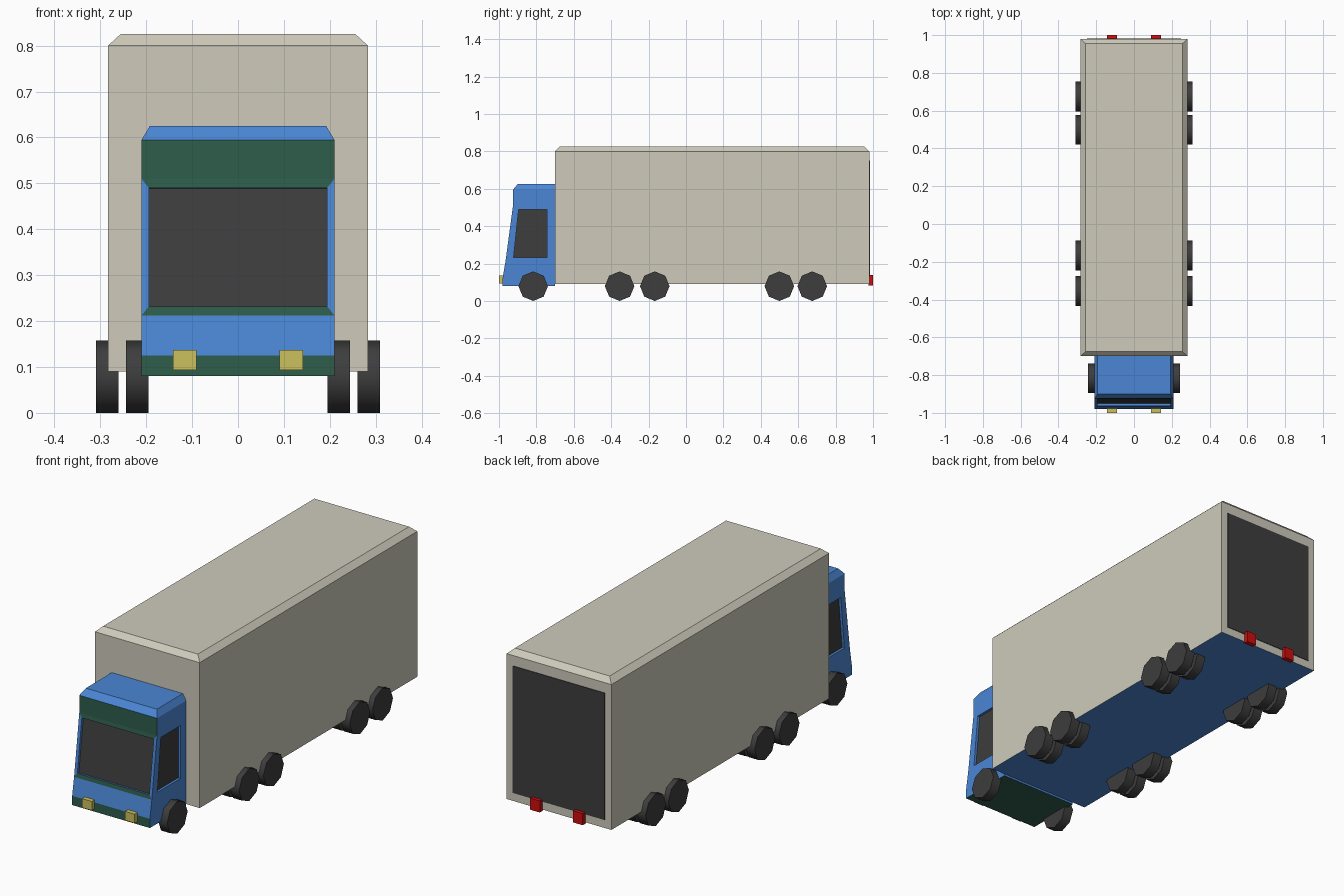
import bpy, bmesh, math
from mathutils import Vector, Matrix

if "Cube" in bpy.data.objects:
    bpy.data.objects.remove(bpy.data.objects["Cube"])


def mat(name, rgb):
    m = bpy.data.materials.new(name)
    m.diffuse_color = (*rgb, 1)
    m.use_nodes = True
    m.node_tree.nodes["Principled BSDF"].inputs["Base Color"].default_value = m.diffuse_color
    return m


CREAM = mat("cream", (0.62, 0.60, 0.50))
BLUE = mat("blue", (0.07, 0.24, 0.66))
GREEN = mat("dark green", (0.027, 0.11, 0.07))
DARK = mat("charcoal", (0.047, 0.047, 0.047))
RED = mat("red", (0.62, 0.004, 0.004))
YELLOW = mat("pale yellow", (0.60, 0.53, 0.11))


def finish(bm, name, mats):
    me = bpy.data.meshes.new(name)
    bm.to_mesh(me)
    bm.free()
    for m in mats:
        me.materials.append(m)
    ob = bpy.data.objects.new(name, me)
    bpy.context.collection.objects.link(ob)
    return ob


def loft(rings):
    """Stack of rectangles (z, half width, front y, back y)."""
    bm = bmesh.new()
    loops = [[bm.verts.new(p) for p in ((-w, f, z), (w, f, z), (w, b, z), (-w, b, z))]
             for z, w, f, b in rings]
    bm.faces.new(loops[0][::-1])
    bm.faces.new(loops[-1])
    for lo, hi in zip(loops, loops[1:]):
        for i in range(4):
            j = (i + 1) % 4
            bm.faces.new((lo[i], lo[j], hi[j], hi[i]))
    bm.normal_update()
    return bm


def box(name, x, y, z, m):
    return finish(loft([(z[0], x, *y), (z[1], x, *y)]), name, [m])


# Trailer body with chamfered roof and blue underside
bm = loft([(0.09, 0.283, -0.70, 0.98), (0.80, 0.283, -0.70, 0.98),
           (0.825, 0.256, -0.675, 0.955)])
for f in bm.faces:
    f.material_index = 1 if f.normal.z < -0.9 else 0
finish(bm, "trailer_body", [CREAM, BLUE])

# Rear door panel
box("rear_door", 0.248, (0.975, 0.983), (0.13, 0.75), DARK)

# Cab: stacked profile with sloped front
bm = loft([(0.08, 0.21, -0.98, -0.70), (0.125, 0.21, -0.98, -0.70),
           (0.212, 0.21, -0.965, -0.70), (0.51, 0.21, -0.925, -0.70),
           (0.595, 0.21, -0.925, -0.70), (0.625, 0.192, -0.90, -0.70)])
for f in bm.faces:
    z = f.calc_center_median().z
    band = f.normal.y < -0.9 and (z < 0.12 or 0.52 < z < 0.59)
    f.material_index = 1 if band or f.normal.z < -0.9 else 0

# Cab windows: inset frame, then a recessed dark pane
panes = [f for f in bm.faces if 0.3 < f.calc_center_median().z < 0.4 and f.normal.y < 0.5]
for f in panes:
    front = f.normal.y < -0.5
    n = f.normal.copy()
    before = set(bm.faces)
    bmesh.ops.inset_individual(bm, faces=[f], thickness=0.001)
    c = f.calc_center_bounds()
    size = (0.929, 0.87, 0.87) if front else (1, 0.68, 0.87)
    bmesh.ops.scale(bm, vec=size, verts=f.verts, space=Matrix.Translation(-c))
    if front:
        for g in set(bm.faces) - before:
            if abs(g.calc_center_median().x) < 0.1:
                g.material_index = 1
    pane = bmesh.ops.extrude_discrete_faces(bm, faces=[f])["faces"][0]
    bmesh.ops.translate(bm, vec=n * -0.012, verts=pane.verts)
    pane.material_index = 2
bmesh.ops.recalc_face_normals(bm, faces=bm.faces)
finish(bm, "cab", [BLUE, GREEN, DARK])


# Wheels: eight-sided, single on the cab, twin on the trailer
def wheel(name, x, y):
    bm = bmesh.new()
    bmesh.ops.create_cone(bm, cap_ends=True, segments=8, radius1=0.079, radius2=0.079,
                          depth=0.049,
                          matrix=Matrix.Translation((x, y, 0.079))
                          @ Matrix.Rotation(math.pi / 2, 4, 'Y'))
    for f in bm.faces:
        f.smooth = abs(f.normal.x) < 0.5
    for e in bm.edges:
        e.smooth = all(f.smooth for f in e.link_faces)
    finish(bm, name, [DARK])


for side, s in (("left", -1), ("right", 1)):
    wheel(f"front_wheel_{side}", s * 0.22, -0.817)
    for i, y in enumerate((-0.355, -0.167, 0.499, 0.675)):
        wheel(f"trailer_wheel_inner_{side}_{i}", s * 0.22, y)
        wheel(f"trailer_wheel_outer_{side}_{i}", s * 0.285, y)
    # Lamps
    head = box(f"headlight_{side}", 0.026, (-1.0, -0.97), (0.093, 0.137), YELLOW)
    tail = box(f"tail_light_{side}", 0.026, (0.976, 1.0), (0.083, 0.14), RED)
    head.location.x = tail.location.x = s * 0.116
